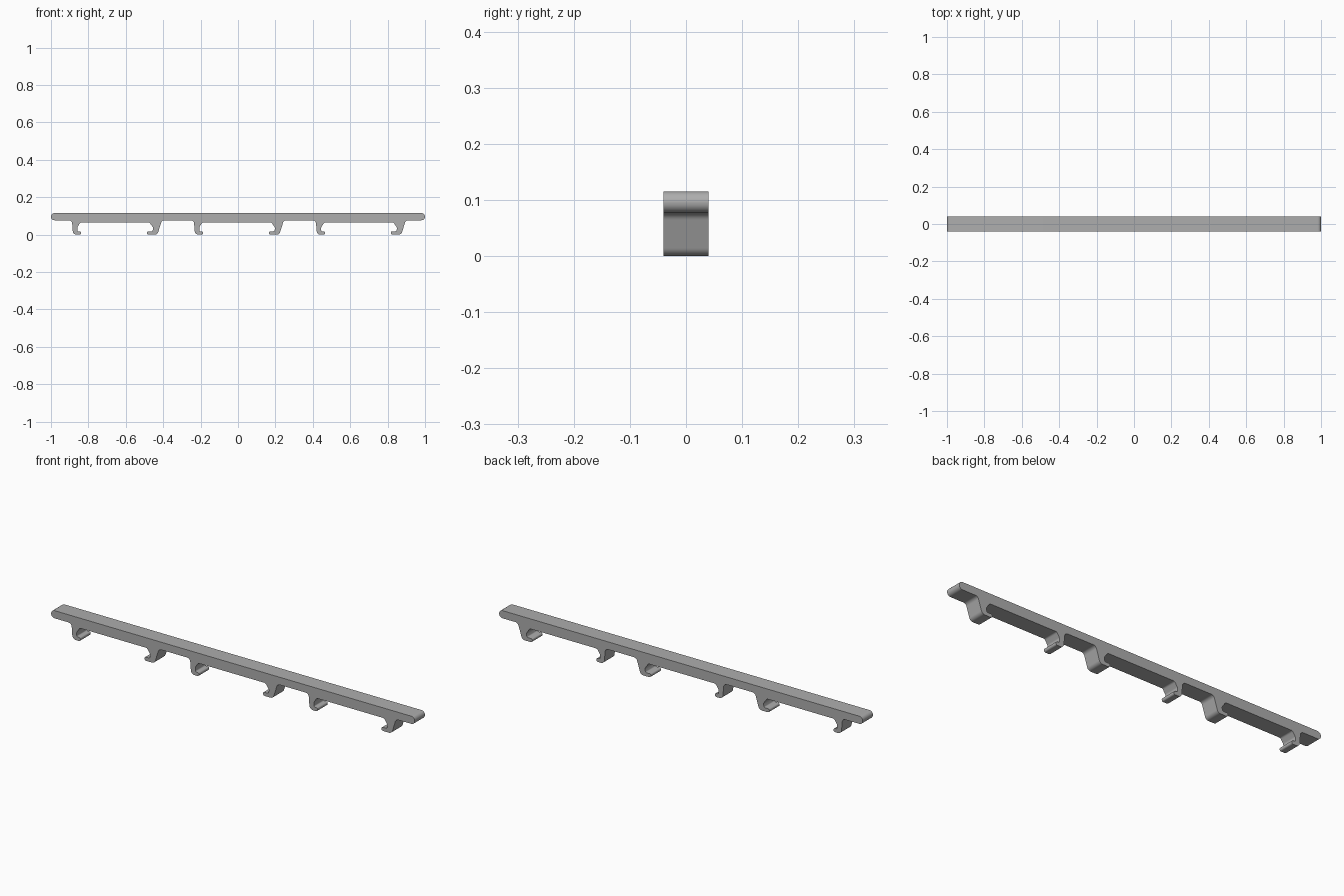
import bpy
import bmesh
import math
from mathutils import Vector

cube = bpy.data.objects.get("Cube")
if cube:
    bpy.data.objects.remove(cube, do_unlink=True)

HALF_DEPTH = 0.04
TOP, PLATE, SLOT = 0.115, 0.077, 0.065
PITCH = 0.652

# Hook corners as (x, z, corner radius), relative to the clip's left edge
LEFT_HOOK = [(0.017, PLATE, 0.018), (0.023, 0, 0.02), (0.066, 0, 0.008),
             (0.066, 0.018, 0.008), (0.046, 0.018, 0.006),
             (0.046, 0.04, 0.012), (0.062, SLOT, 0.012)]
RIGHT_HOOK = [(0.432, SLOT, 0.012), (0.452, 0.036, 0.010),
              (0.447, 0.018, 0.006), (0.418, 0.018, 0.008),
              (0.418, 0.002, 0.008), (0.432, 0, 0.008),
              (0.474, 0, 0.02), (0.498, PLATE, 0.018)]


def rounded(corners, steps=7):
    """Replace each corner of a closed outline by an arc."""
    points = []
    for i, (x, z, radius) in enumerate(corners):
        here = Vector((x, z))
        before = Vector(corners[i - 1][:2]) - here
        after = Vector(corners[(i + 1) % len(corners)][:2]) - here
        angle = before.angle(after)
        reach = min(radius / math.tan(angle / 2),
                    before.length * 0.49, after.length * 0.49)
        r = reach * math.tan(angle / 2)
        a, b = before.normalized(), after.normalized()
        centre = here + (a + b).normalized() * r / math.sin(angle / 2)
        start, end = here + a * reach - centre, here + b * reach - centre
        sweep = start.angle(end)
        for k in range(steps + 1):
            t = k / steps
            arc = (start * math.sin((1 - t) * sweep)
                   + end * math.sin(t * sweep)) / math.sin(sweep)
            points.append(centre + arc)
    return points


# Outline: plate ends and top, with three pairs of facing hooks below
outline = [(-1, TOP, 0.0185), (-1, PLATE, 0.0185)]
for n in range(3):
    left = -0.905 + n * PITCH
    outline += [(left + x, z, r) for x, z, r in LEFT_HOOK + RIGHT_HOOK]
outline += [(1, PLATE, 0.0185), (1, TOP, 0.0185)]

# Extrude the outline through the depth of the rail
bm = bmesh.new()
verts = [bm.verts.new((p.x, -HALF_DEPTH, p.y)) for p in rounded(outline)]
face = bm.faces.new(verts)
extruded = bmesh.ops.extrude_face_region(bm, geom=[face])["geom"]
moved = [g for g in extruded if isinstance(g, bmesh.types.BMVert)]
bmesh.ops.translate(bm, verts=moved, vec=(0, 2 * HALF_DEPTH, 0))
bmesh.ops.recalc_face_normals(bm, faces=bm.faces)
caps = [f for f in bm.faces if len(f.verts) > 4]
bmesh.ops.triangulate(bm, faces=caps)
mesh = bpy.data.meshes.new("hook_rail")
bm.to_mesh(mesh)
bm.free()

rail = bpy.data.objects.new("hook_rail", mesh)
bpy.context.collection.objects.link(rail)

# Plain grey material
grey = bpy.data.materials.new("plain_grey")
grey.use_nodes = True
colour = (0.42, 0.42, 0.42, 1)
grey.diffuse_color = colour
grey.node_tree.nodes["Principled BSDF"].inputs["Base Color"].default_value = colour
mesh.materials.append(grey)

# Smooth the rounded corners, keep the front and back edges sharp
bpy.ops.object.select_all(action="DESELECT")
rail.select_set(True)
bpy.context.view_layer.objects.active = rail
bpy.ops.object.shade_smooth_by_angle(angle=math.radians(35))
